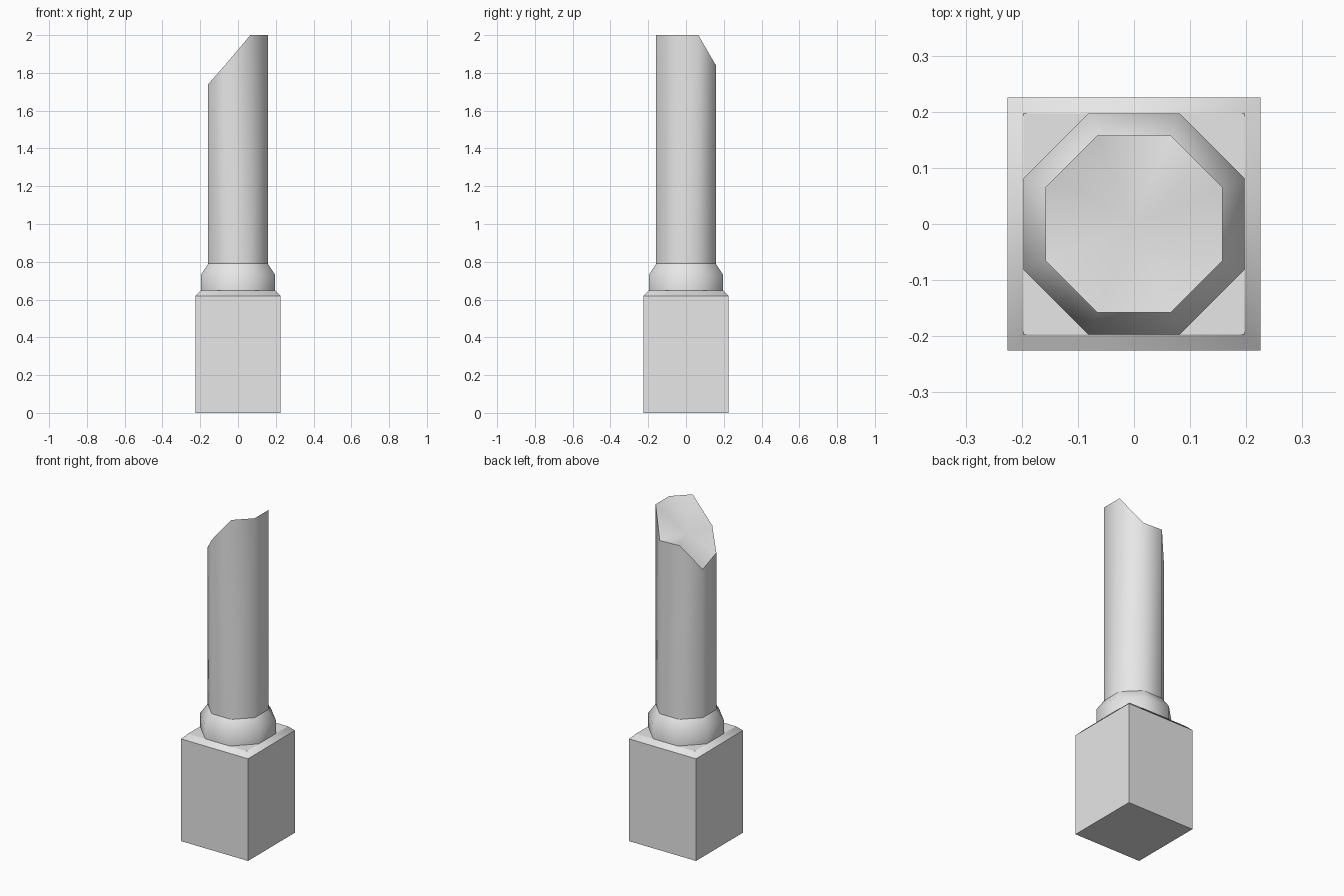
import bpy, bmesh
from math import pi, cos, sin

old = bpy.data.objects.get("Cube")
if old:
    bpy.data.objects.remove(old, do_unlink=True)

stone = bpy.data.materials.new("grey stone")
stone.use_nodes = True
grey = (0.8, 0.8, 0.8, 1)
stone.diffuse_color = grey
stone.node_tree.nodes["Principled BSDF"].inputs["Base Color"].default_value = grey


def ring(bm, sides, half, heights):
    """Regular polygon with flat sides at distance half from the axis."""
    r = half / cos(pi / sides)
    angles = [(2 * i + 1) * pi / sides for i in range(sides)]
    return [bm.verts.new((r * cos(a), r * sin(a), z)) for a, z in zip(angles, heights)]


def seam(bm, loop):
    """Keep the edges around a loop sharp."""
    for a, b in zip(loop, loop[1:] + loop[:1]):
        bm.edges.get((a, b)).smooth = False


def loft(name, sides, levels, sharp_rings, sharp_bands=(), bottom=False, top=None):
    """Skin rings given as (half width, height or list of heights)."""
    bm = bmesh.new()
    rings = []
    for half, z in levels:
        heights = z if isinstance(z, list) else [z] * sides
        rings.append(ring(bm, sides, half, heights))
    for band, (lo, hi) in enumerate(zip(rings, rings[1:])):
        for i in range(sides):
            j = (i + 1) % sides
            bm.faces.new((lo[i], lo[j], hi[j], hi[i]))
        if band in sharp_bands:
            for a, b in zip(lo, hi):
                bm.edges.get((a, b)).smooth = False
    if bottom:
        bm.faces.new(rings[0][::-1])
    if top == "flat":
        bm.faces.new(rings[-1])
    elif top is not None:
        # uneven break fanned around a centre point
        centre = bm.verts.new((0, 0, top))
        last = rings[-1]
        for a, b in zip(last, last[1:] + last[:1]):
            bm.faces.new((a, b, centre))
    for k in sharp_rings:
        seam(bm, rings[k])
    for face in bm.faces:
        face.smooth = True
    mesh = bpy.data.meshes.new(name)
    bm.to_mesh(mesh)
    bm.free()
    mesh.materials.append(stone)
    obj = bpy.data.objects.new(name, mesh)
    bpy.context.collection.objects.link(obj)
    return obj


# square plinth with a chamfered top
loft("plinth", 4, [(0.225, 0), (0.225, 0.62), (0.197, 0.648)],
     sharp_rings=(0, 1, 2), sharp_bands=(0,), bottom=True, top="flat")

# eight-sided collar tapering into the shaft
loft("collar", 8, [(0.197, 0.645), (0.197, 0.73), (0.158, 0.79)], sharp_rings=(0, 2))

# eight-sided shaft snapped off at an angle
broken_rim = [2.0, 1.84, 1.845, 1.69, 1.74, 1.845, 2.0, 2.0]
loft("broken_shaft", 8, [(0.158, 0.79), (0.158, broken_rim)],
     sharp_rings=(0, 1), top=1.84)
